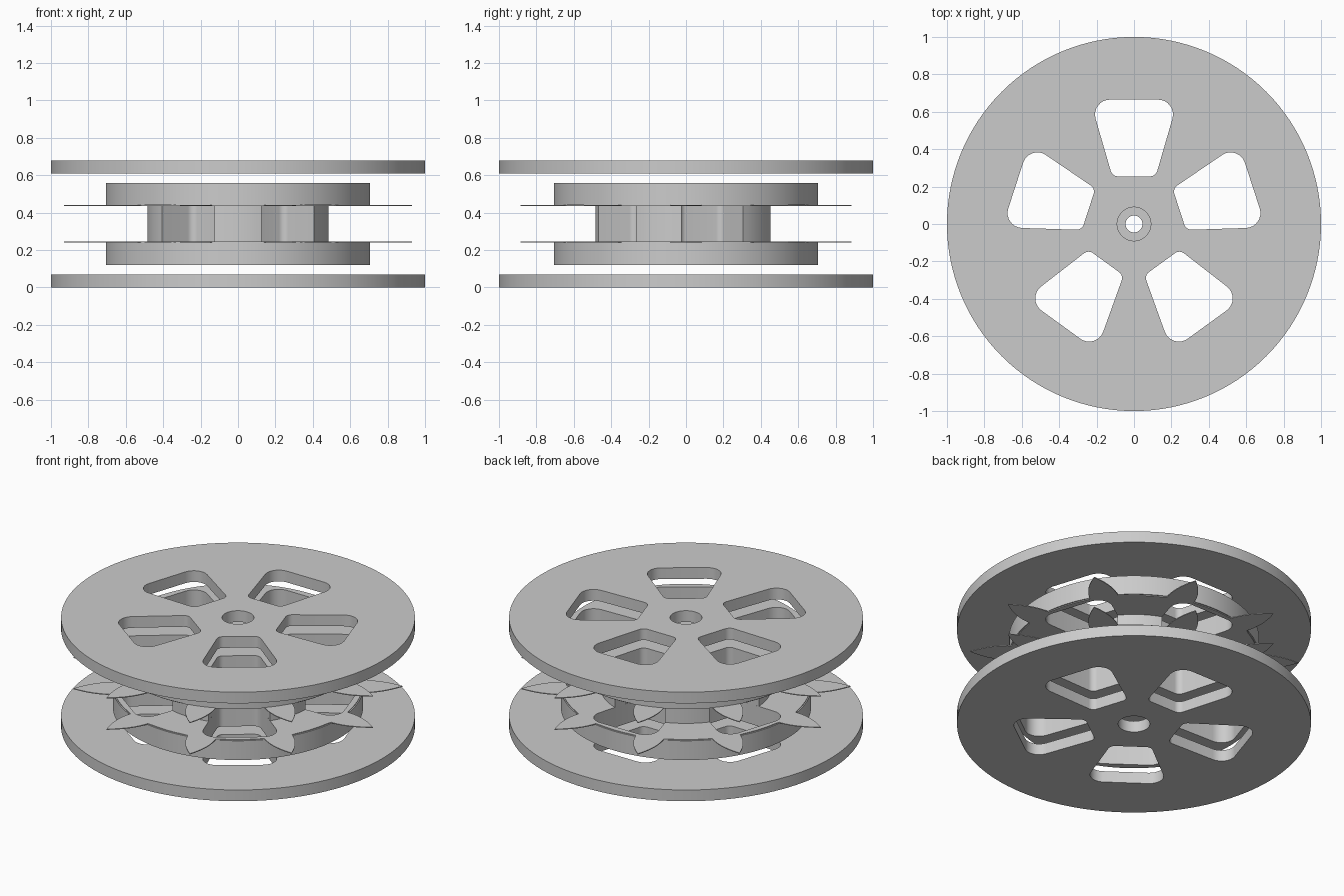
import bpy
from math import sin, cos, tan, pi, radians, atan2
from mathutils import Vector

if "Cube" in bpy.data.objects:
    bpy.data.objects.remove(bpy.data.objects["Cube"], do_unlink=True)

grey = bpy.data.materials.new("plain_grey")
grey.use_nodes = True
grey.diffuse_color = (0.6, 0.6, 0.6, 1)
grey.node_tree.nodes["Principled BSDF"].inputs["Base Color"].default_value = (0.6, 0.6, 0.6, 1)


def circle(radius, count=128):
    return [Vector((radius * cos(2 * pi * i / count), radius * sin(2 * pi * i / count)))
            for i in range(count)]


def rotated(points, angle):
    return [Vector((p.x * cos(angle) - p.y * sin(angle),
                    p.x * sin(angle) + p.y * cos(angle))) for p in points]


def rounded(corners, steps=8):
    """Polygon with each (x, y, radius) corner replaced by an arc."""
    out = []
    pts = [Vector(c[:2]) for c in corners]
    for i, (x, y, r) in enumerate(corners):
        p = pts[i]
        a = (pts[i - 1] - p).normalized()
        b = (pts[(i + 1) % len(pts)] - p).normalized()
        half = a.angle(b) / 2
        centre = p + (a + b).normalized() * (r / sin(half))
        s, e = p + a * (r / tan(half)) - centre, p + b * (r / tan(half)) - centre
        start = atan2(s.y, s.x)
        sweep = (atan2(e.y, e.x) - start + pi) % (2 * pi) - pi
        for k in range(steps + 1):
            t = start + sweep * k / steps
            out.append(centre + Vector((cos(t), sin(t))) * r)
    return out


def plate(name, outlines, z0, z1):
    """Flat solid from one outer outline and any number of holes."""
    curve = bpy.data.curves.new(name, 'CURVE')
    curve.dimensions = '2D'
    curve.fill_mode = 'BOTH'
    curve.extrude = (z1 - z0) / 2
    for pts in outlines:
        spline = curve.splines.new('POLY')
        spline.points.add(len(pts) - 1)
        for q, p in zip(spline.points, pts):
            q.co = (p.x, p.y, 0, 1)
        spline.use_cyclic_u = True
    obj = bpy.data.objects.new(name, curve)
    bpy.context.collection.objects.link(obj)
    obj.location.z = (z0 + z1) / 2
    bpy.ops.object.select_all(action='DESELECT')
    bpy.context.view_layer.objects.active = obj
    obj.select_set(True)
    bpy.ops.object.convert(target='MESH')
    obj = bpy.context.object
    obj.name = name
    # weld caps to walls
    bpy.ops.object.mode_set(mode='EDIT')
    bpy.ops.mesh.select_all(action='SELECT')
    bpy.ops.mesh.remove_doubles(threshold=0.0002)
    bpy.ops.mesh.normals_make_consistent(inside=False)
    bpy.ops.object.mode_set(mode='OBJECT')
    obj.data.materials.clear()
    obj.data.materials.append(grey)
    bpy.ops.object.shade_smooth_by_angle(angle=radians(30))
    return obj


# Five rounded trapezoid windows shared by discs and drums
window = rounded([(-0.116, 0.255, 0.04), (0.116, 0.255, 0.04),
                  (0.235, 0.665, 0.08), (-0.235, 0.665, 0.08)])
windows = [rotated(window, 2 * pi * i / 5) for i in range(5)]
bore = circle(0.045, 32)

# Hub outline: a disc whose rim is interrupted by the windows
HUB_R = 0.485
hub = []
wall = [p for p in window if p.length < HUB_R]
wall.sort(key=lambda p: p.x)
for i in range(5):
    turn = -2 * pi * i / 5
    edge = radians(69)
    notch = [Vector((-HUB_R * cos(edge), HUB_R * sin(edge)))] + wall
    notch.append(Vector((HUB_R * cos(edge), HUB_R * sin(edge))))
    rim = [Vector((HUB_R * cos(a), HUB_R * sin(a)))
           for a in (edge - radians(30) * k / 10 for k in range(1, 10))]
    hub += rotated(notch + rim, turn)

# Sprocket outline: ten ogive teeth on a root circle
ROOT, TIP, HALF, STEPS = 0.7, 0.93, 0.082, 10
tooth = []
for k in range(-STEPS, STEPS + 1):
    t = 1 - abs(k) / STEPS
    side = 1 if k > 0 else -1
    tooth.append(Vector((ROOT + (TIP - ROOT) * t, side * HALF * (1 - t ** 2))))
root_half = atan2(HALF, ROOT)
gap = 2 * pi / 10 - 2 * root_half
valley = [Vector((ROOT * cos(a), ROOT * sin(a)))
          for a in (root_half + gap * k / 8 for k in range(1, 8))]
sprocket = []
for i in range(10):
    sprocket += rotated(tooth + valley, 2 * pi * i / 10)

# Stack of parts, mirrored about mid-height
HEIGHT = 0.68


def pair(name, outlines, z0, z1):
    plate("lower_" + name, outlines, z0, z1)
    plate("upper_" + name, outlines, HEIGHT - z1, HEIGHT - z0)


pair("flange_disc", [circle(1), circle(0.09, 48)] + windows, 0, 0.07)
pair("drum", [circle(0.707), bore] + windows, 0.12, 0.24)
pair("sprocket_plate", [sprocket, bore] + windows, 0.24, 0.245)
plate("centre_hub", [hub, bore], 0.245, HEIGHT - 0.245)
